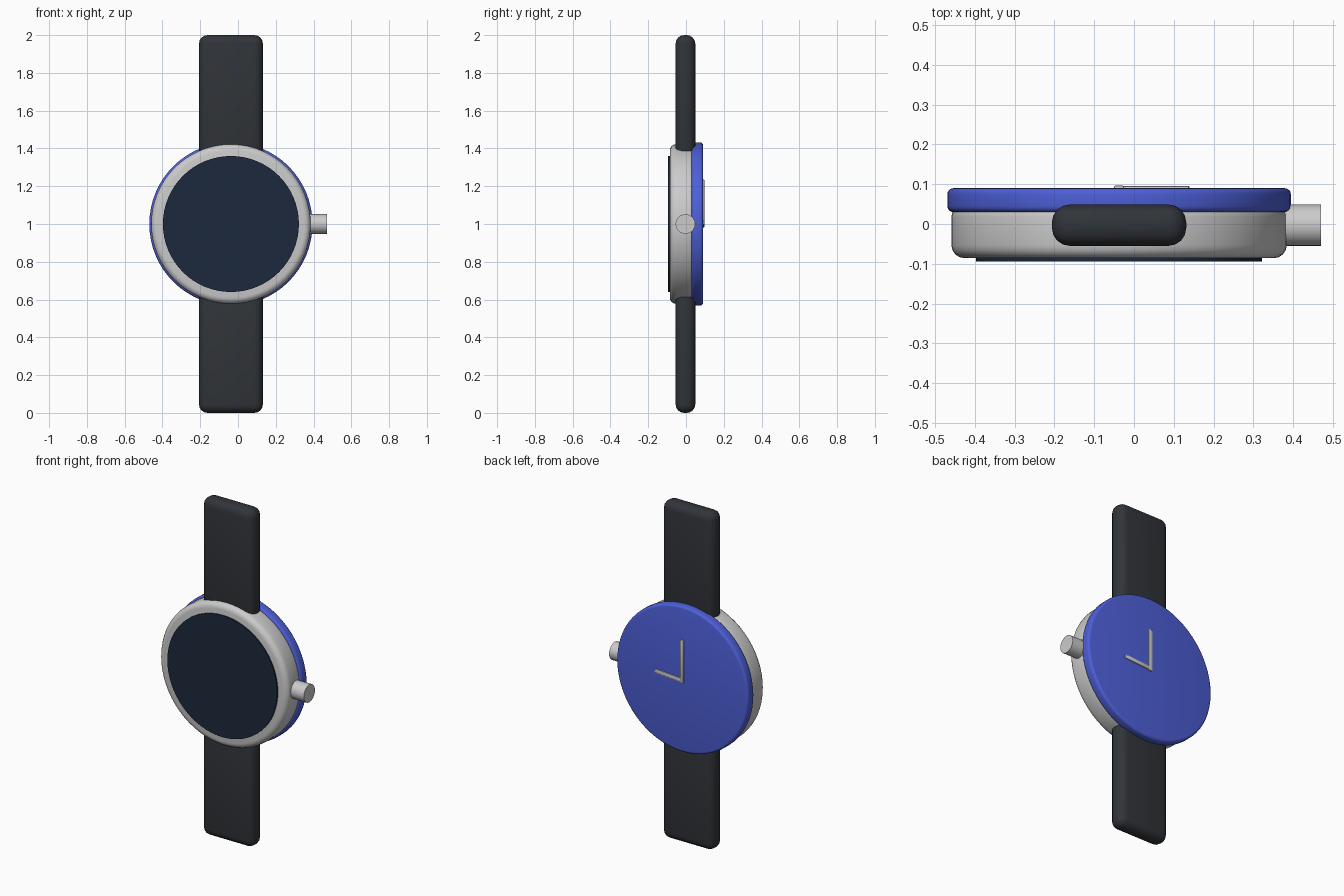
import bpy, bmesh
from math import radians
from mathutils import Matrix, Vector

if "Cube" in bpy.data.objects:
    bpy.data.objects.remove(bpy.data.objects["Cube"])

CX = -0.0375  # centre of the watch head (the crown sticks out on +x)


def material(name, rgb):
    m = bpy.data.materials.new(name)
    m.diffuse_color = (*rgb, 1)
    m.use_nodes = True
    m.node_tree.nodes["Principled BSDF"].inputs["Base Color"].default_value = m.diffuse_color
    return m


def finish(bm, name, mat=None):
    me = bpy.data.meshes.new(name)
    bmesh.ops.recalc_face_normals(bm, faces=bm.faces)
    bm.to_mesh(me)
    bm.free()
    ob = bpy.data.objects.new(name, me)
    bpy.context.collection.objects.link(ob)
    if mat:
        me.materials.append(mat)
    bpy.ops.object.select_all(action='DESELECT')
    ob.select_set(True)
    bpy.context.view_layer.objects.active = ob
    bpy.ops.object.shade_smooth_by_angle(angle=radians(40))
    return ob


def bevel_sharp(bm, width, segments=4):
    edges = [e for e in bm.edges if e.calc_face_angle(0) > radians(60)]
    bmesh.ops.bevel(bm, geom=edges, offset=width, segments=segments,
                    profile=0.5, affect='EDGES')


def disc(name, radius, y0, y1, bevel=0, mat=None, sides=64):
    """Round plate lying in the xz plane, from y0 to y1."""
    bm = bmesh.new()
    place = Matrix.Translation((CX, (y0 + y1) / 2, 1)) @ Matrix.Rotation(radians(90), 4, 'X')
    bmesh.ops.create_cone(bm, cap_ends=True, segments=sides, radius1=radius,
                          radius2=radius, depth=y1 - y0, matrix=place)
    if bevel:
        bevel_sharp(bm, bevel)
    return finish(bm, name, mat)


def box(name, lo, hi, bevel, mat=None, segments=4, tilt=0, pivot=(0, 0, 0)):
    lo, hi = Vector(lo), Vector(hi)
    bm = bmesh.new()
    bmesh.ops.create_cube(bm, size=1, matrix=Matrix.Translation((lo + hi) / 2)
                          @ Matrix.Diagonal((*(hi - lo), 1)))
    bevel_sharp(bm, bevel, segments)
    bmesh.ops.rotate(bm, verts=bm.verts, cent=pivot,
                     matrix=Matrix.Rotation(tilt, 3, 'Y'))
    return finish(bm, name, mat)


leather = material("strap_black", (0.03, 0.034, 0.04))
blue = material("dial_blue", (0.075, 0.115, 0.68))
glass = material("glass_dark", (0.012, 0.022, 0.045))

# Case, front glass and blue dial plate
disc("case", 0.422, -0.086, 0.05, 0.033)
disc("front_glass", 0.36, -0.094, -0.08, 0, glass)
disc("dial_plate", 0.432, 0.03, 0.09, 0.015, blue)

# Upper and lower strap halves
for name, z0, z1 in (("lower_strap", 0, 0.68), ("upper_strap", 1.32, 2)):
    box(name, (CX - 0.169, -0.055, z0), (CX + 0.169, 0.049, z1), 0.045, leather)

# Crown on the right side
bm = bmesh.new()
bmesh.ops.create_cone(bm, cap_ends=True, segments=32, radius1=0.052, radius2=0.052,
                      depth=0.11, matrix=Matrix.Translation((0.415, -0.003, 1))
                      @ Matrix.Rotation(radians(90), 4, 'Y'))
finish(bm, "crown")

# Hands on the dial
box("minute_hand", (-0.05, 0.083, 0.98), (-0.025, 0.097, 1.235), 0.004, segments=2)
box("hour_hand", (-0.045, 0.083, 0.983), (0.14, 0.096, 1.006), 0.004, segments=2,
    tilt=radians(-4), pivot=(CX, 0.09, 0.995))
